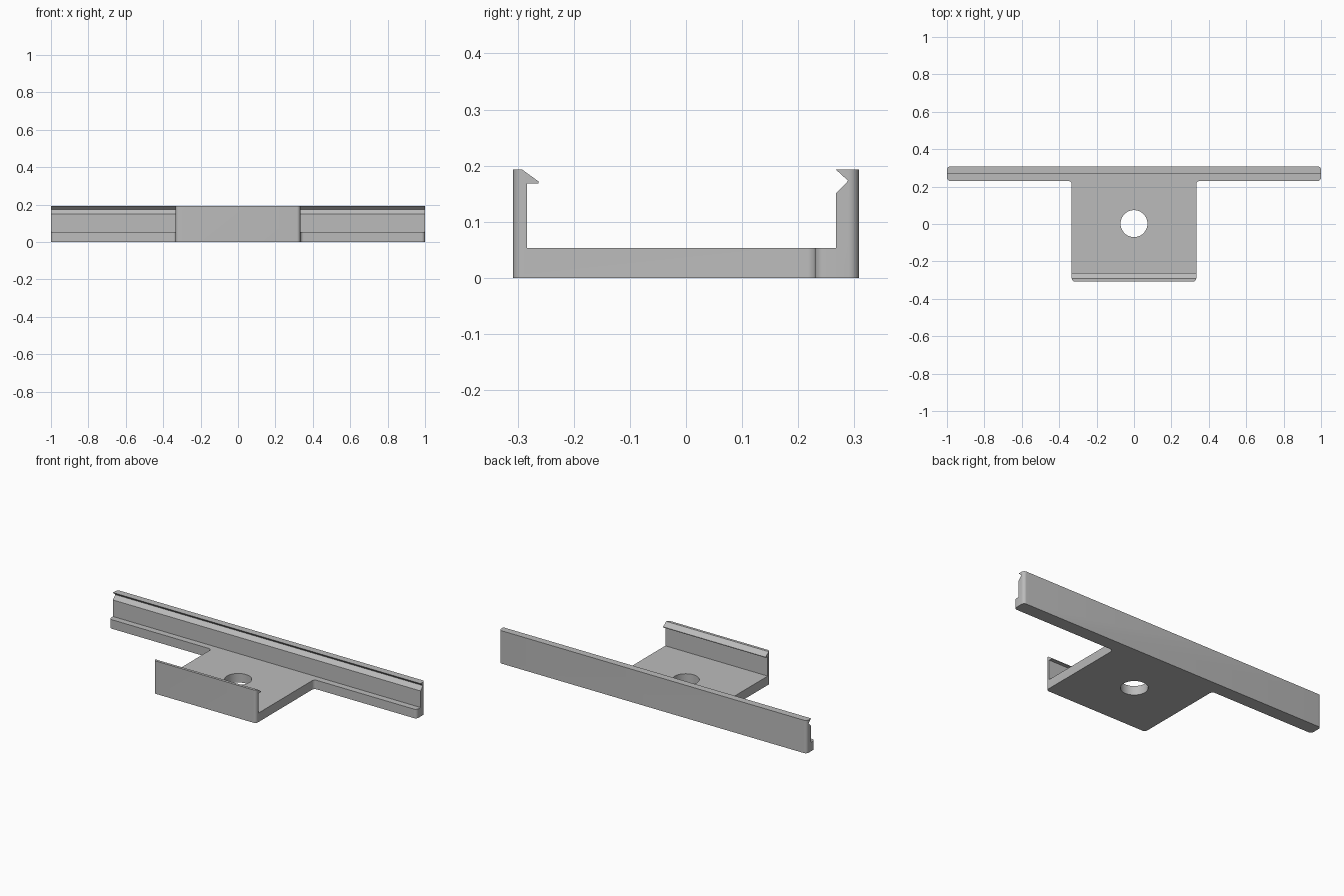
import bpy, bmesh
from mathutils import Vector

cube = bpy.data.objects.get("Cube")
if cube:
    bpy.data.objects.remove(cube, do_unlink=True)

grey = bpy.data.materials.new("light_grey_plastic")
grey.use_nodes = True
colour = (0.5, 0.5, 0.5, 1)
grey.diffuse_color = colour
grey.node_tree.nodes["Principled BSDF"].inputs["Base Color"].default_value = colour


def prism(name, points, direction, radius=0):
    """Extrude a closed outline, optionally rounding the extruded edges."""
    bm = bmesh.new()
    face = bm.faces.new([bm.verts.new(p) for p in points])
    out = bmesh.ops.extrude_face_region(bm, geom=[face], use_keep_orig=True)
    moved = [v for v in out["geom"] if isinstance(v, bmesh.types.BMVert)]
    bmesh.ops.translate(bm, verts=moved, vec=direction)
    if radius:
        axis = Vector(direction).normalized()
        sides = [e for e in bm.edges
                 if abs((e.verts[1].co - e.verts[0].co).normalized().dot(axis)) > 0.99]
        bmesh.ops.bevel(bm, geom=sides, offset=radius, segments=6,
                        profile=0.5, affect='EDGES')
    bmesh.ops.recalc_face_normals(bm, faces=bm.faces)
    mesh = bpy.data.meshes.new(name)
    bm.to_mesh(mesh)
    bm.free()
    obj = bpy.data.objects.new(name, mesh)
    bpy.context.collection.objects.link(obj)
    mesh.materials.append(grey)
    return obj


def boolean(obj, cutter, operation):
    """Apply a boolean and discard its helper."""
    cutter.hide_render = True
    mod = obj.modifiers.new(operation.lower(), 'BOOLEAN')
    mod.operation, mod.object, mod.solver = operation, cutter, 'EXACT'
    bpy.context.view_layer.objects.active = obj
    bpy.ops.object.modifier_apply(modifier=mod.name)
    bpy.data.objects.remove(cutter, do_unlink=True)


# Side section: floor, front clip with hook, back rail with V groove
front, back, floor, top = -0.308, 0.308, 0.053, 0.193
section = [(front, 0), (back, 0), (back, top), (0.267, top), (0.289, 0.173),
           (0.267, 0.15), (0.267, floor), (-0.283, floor), (-0.283, 0.168),
           (-0.263, 0.168), (-0.263, 0.172), (-0.292, top), (front, top)]
bracket = prism("mounting_bracket", [(-1.1, y, z) for y, z in section], (2.2, 0, 0))

# T-shaped plan with rounded corners
half = [(0.333, front), (0.333, 0.23), (1, 0.23), (1, back)]
plan = half + [(-x, y) for x, y in reversed(half)]
outline = prism("plan_cutter", [(x, y, -0.1) for x, y in plan], (0, 0, 0.5), 0.018)
boolean(bracket, outline, 'INTERSECT')

# Screw hole through the floor
bpy.ops.mesh.primitive_cylinder_add(vertices=48, radius=0.072, depth=0.3,
                                    location=(0, 0.002, 0))
boolean(bracket, bpy.context.object, 'DIFFERENCE')

# Keep every face in the one plastic
bracket.data.materials.clear()
bracket.data.materials.append(grey)
for poly in bracket.data.polygons:
    poly.material_index = 0

bpy.ops.object.select_all(action='DESELECT')
bracket.select_set(True)
bpy.context.view_layer.objects.active = bracket
bpy.ops.object.shade_smooth_by_angle(angle=0.52)
